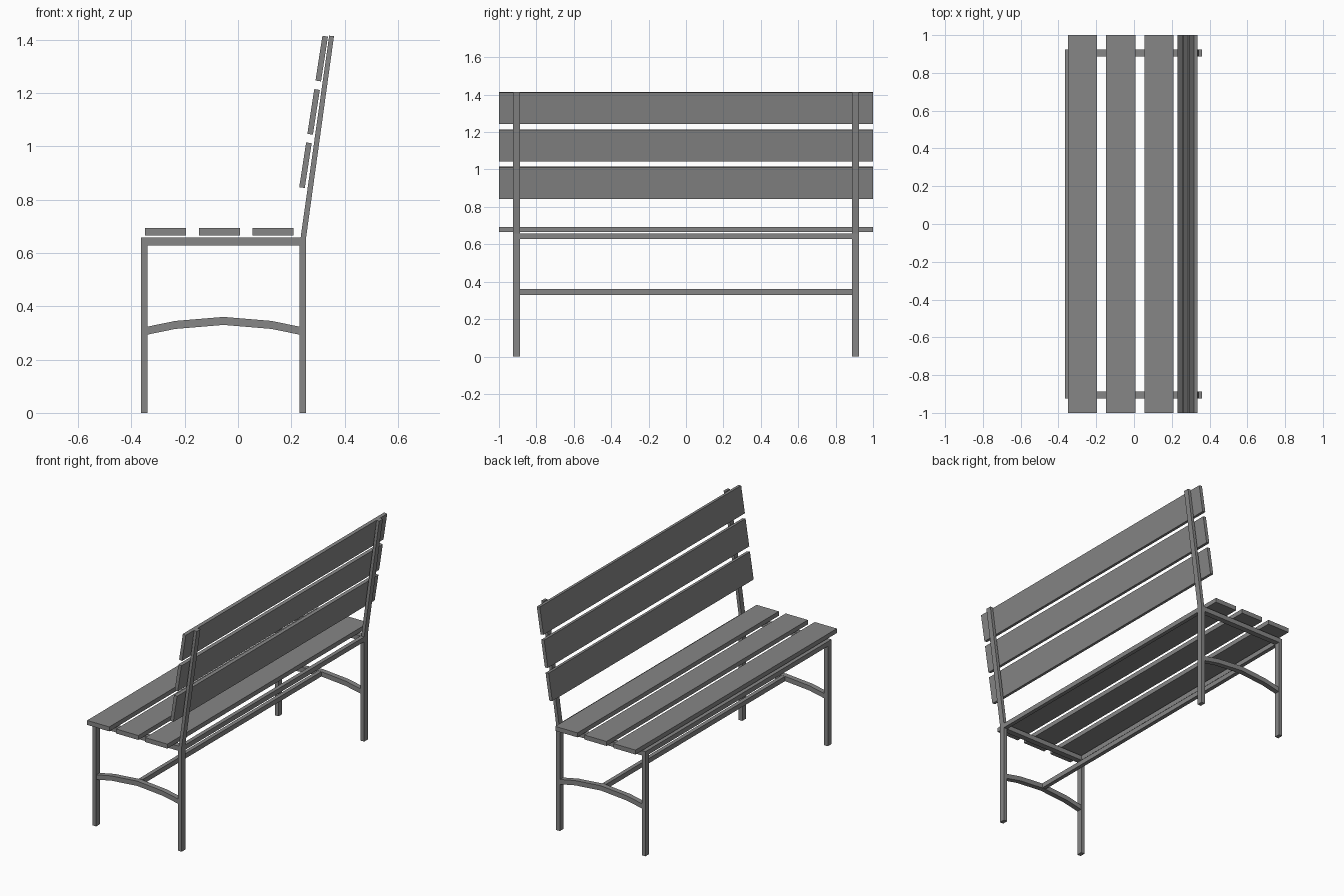
import bpy, bmesh
from math import radians
from mathutils import Matrix

cube = bpy.data.objects.get("Cube")
if cube:
    bpy.data.objects.remove(cube, do_unlink=True)

# One grey for the whole bench
GREY = (0.24, 0.24, 0.24, 1)
grey = bpy.data.materials.new("plain grey")
grey.use_nodes = True
grey.diffuse_color = GREY
grey.node_tree.nodes["Principled BSDF"].inputs["Base Color"].default_value = GREY


def finish(name, bm):
    bmesh.ops.recalc_face_normals(bm, faces=bm.faces)
    mesh = bpy.data.meshes.new(name)
    bm.to_mesh(mesh)
    bm.free()
    mesh.materials.append(grey)
    obj = bpy.data.objects.new(name, mesh)
    bpy.context.collection.objects.link(obj)
    return obj


def box(name, center, size, tilt=0):
    """Box of a given size, leaning back about y."""
    bm = bmesh.new()
    bmesh.ops.create_cube(bm, size=1, matrix=Matrix.Translation(center)
                          @ Matrix.Rotation(tilt, 4, 'Y') @ Matrix.Diagonal((*size, 1)))
    return finish(name, bm)


def prism(name, outline, y, depth):
    """Side outline in x and z, extruded along y."""
    bm = bmesh.new()
    face = bm.faces.new([bm.verts.new((x, y - depth / 2, z)) for x, z in outline])
    new = bmesh.ops.extrude_face_region(bm, geom=[face])["geom"]
    verts = [v for v in new if isinstance(v, bmesh.types.BMVert)]
    bmesh.ops.translate(bm, verts=verts, vec=(0, depth, 0))
    return finish(name, bm)


BAR, DEPTH = 0.025, 0.036       # steel bar section
FRONT, BACK = -0.352, 0.243     # leg centres
MID = (FRONT + BACK) / 2
END = 0.906                     # end frame position
SEAT = 0.658                    # top of the steel frame
RAIL = 0.03

# End frames: legs, seat bearer, leaning back post and arched brace
arch = [(FRONT, 0.306), (-0.235, 0.33), (MID, 0.345), (0.125, 0.33), (BACK, 0.306)]
arch_outline = ([(x, z + RAIL / 2) for x, z in arch]
                + [(x, z - RAIL / 2) for x, z in reversed(arch)])
post_outline = [(0.235, SEAT), (0.2555, SEAT), (0.36, 1.413), (0.342, 1.415)]
for side, y in (("right", -END), ("left", END)):
    box(side + "_front_leg", (FRONT, y, SEAT / 2), (BAR, DEPTH, SEAT))
    box(side + "_back_leg", (BACK, y, SEAT / 2), (BAR, DEPTH, SEAT))
    box(side + "_seat_bearer", (MID, y, SEAT - RAIL / 2),
        (BACK - FRONT - BAR, DEPTH, RAIL))
    prism(side + "_back_post", post_outline, y, DEPTH)
    prism(side + "_arched_brace", arch_outline, y, DEPTH * 0.9)

# Long rails joining the end frames
span = 2 * END - DEPTH
for name, x, z in (("front_rail", FRONT, SEAT - RAIL / 2),
                   ("back_rail", BACK, SEAT - RAIL / 2),
                   ("stretcher", MID, 0.345)):
    box(name, (x, 0, z), (BAR, span, RAIL))

# Seat and back slats
for i in range(3):
    box(f"seat_slat_{i + 1}", (-0.272 + 0.202 * i, 0, 0.679), (0.154, 2, 0.028))
    box(f"back_slat_{i + 1}", (0.253 + 0.0305 * i, 0, 0.929 + 0.2 * i),
        (0.021, 2, 0.17), radians(8.8))
